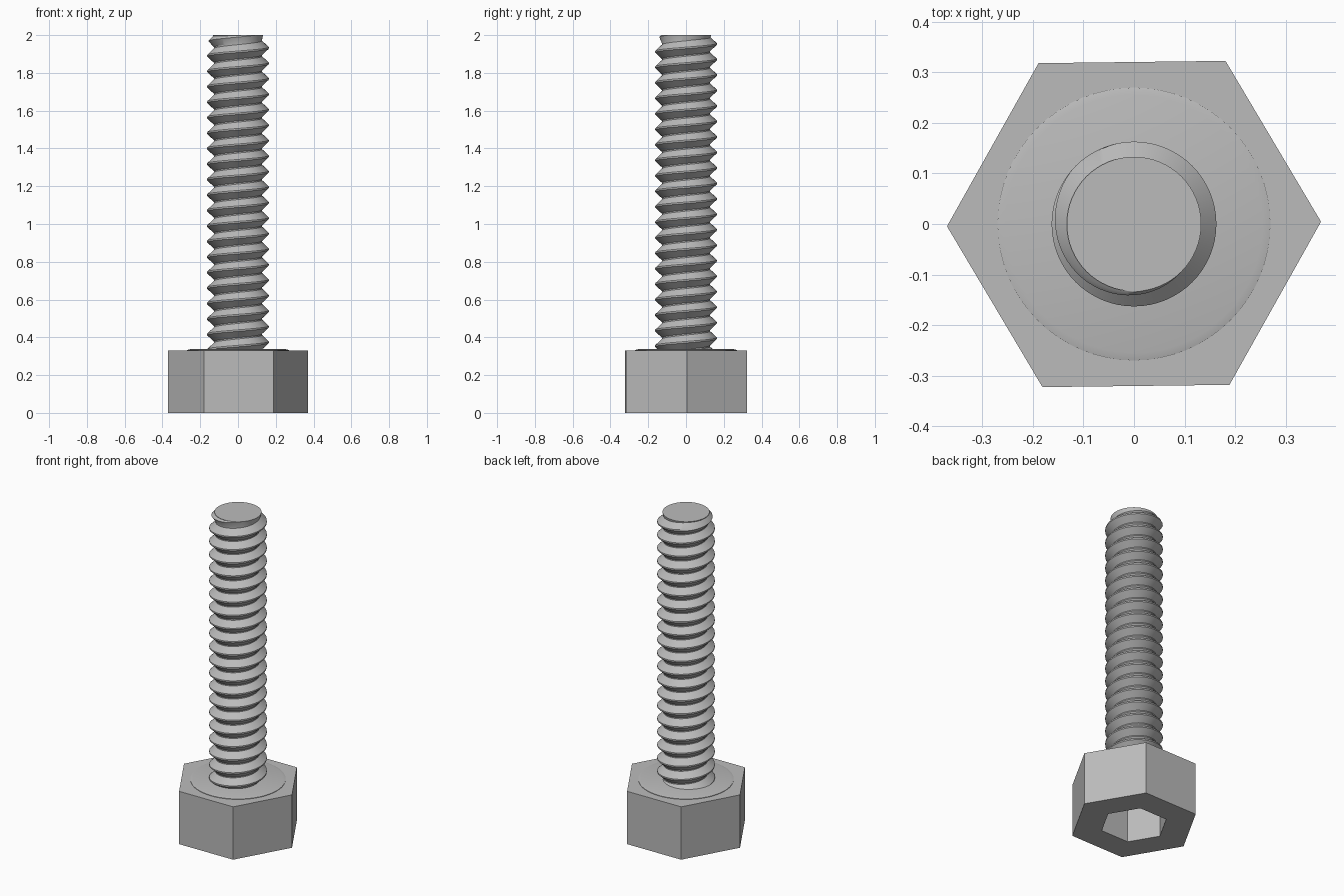
import bpy, bmesh, math

if "Cube" in bpy.data.objects:
    bpy.data.objects.remove(bpy.data.objects["Cube"], do_unlink=True)

HEAD_H, TOP = 0.33, 2.0
ROOT, CREST, PITCH = 0.127, 0.163, 0.082
TILT = math.radians(0.7)

steel = bpy.data.materials.new("grey steel")
steel.use_nodes = True
grey = (0.5, 0.5, 0.5, 1)
steel.diffuse_color = grey
steel.node_tree.nodes["Principled BSDF"].inputs["Base Color"].default_value = grey


def finish(bm, name):
    bmesh.ops.recalc_face_normals(bm, faces=bm.faces)
    mesh = bpy.data.meshes.new(name)
    bm.to_mesh(mesh)
    bm.free()
    mesh.materials.append(steel)
    obj = bpy.data.objects.new(name, mesh)
    bpy.context.collection.objects.link(obj)
    return obj


def ring(bm, radius, z, sides, turn=0.0):
    return [bm.verts.new((radius * math.cos(turn + math.tau * i / sides),
                          radius * math.sin(turn + math.tau * i / sides), z))
            for i in range(sides)]


def loft(bm, rings):
    for a, b in zip(rings, rings[1:]):
        for i in range(len(a)):
            j = (i + 1) % len(a)
            bm.faces.new((a[i], a[j], b[j], b[i]))


# Hexagonal head with a hexagonal socket sunk into its underside
bm = bmesh.new()
rings = [ring(bm, r, z, 6, TILT) for r, z in
         ((0.37, HEAD_H), (0.37, 0), (0.193, 0), (0.193, 0.23))]
loft(bm, rings)
bm.faces.new(rings[0])
bm.faces.new(rings[-1])
finish(bm, "hex_head")

# Thin washer face on top of the head
bm = bmesh.new()
rings = [ring(bm, r, z, 64) for r, z in
         ((0.27, HEAD_H - 0.01), (0.27, HEAD_H + 0.003), (0.255, HEAD_H + 0.007))]
loft(bm, rings)
bm.faces.new(rings[-1])
washer = finish(bm, "washer_face")

# Threaded shank: a helical V profile, clipped flat and chamfered at the tip
PROFILE = ((0, ROOT), (0.08, ROOT), (0.49, CREST), (0.59, CREST))
SEGS = 64
START = HEAD_H - 2 * PITCH
TURNS = math.ceil((TOP - START) / PITCH) + 1


def thread_point(turn, offset, radius, seg):
    z = START + PITCH * (turn + offset + seg / SEGS)
    z = min(max(z, HEAD_H - 0.02), TOP)
    r = min(radius, 0.133 + 0.75 * (TOP - z))
    a = math.tau * seg / SEGS
    return r * math.cos(a), r * math.sin(a), z


bm = bmesh.new()
columns = [[bm.verts.new(thread_point(t, o, r, s))
            for t in range(TURNS) for o, r in PROFILE]
           for s in range(SEGS + 1)]
for a, b in zip(columns, columns[1:]):
    for k in range(len(a) - 1):
        bm.faces.new((a[k], b[k], b[k + 1], a[k + 1]))
bmesh.ops.remove_doubles(bm, verts=bm.verts, dist=0.0002)
bmesh.ops.dissolve_degenerate(bm, edges=bm.edges, dist=0.0002)
shank = finish(bm, "threaded_shank")

# Flat end of the shank
bm = bmesh.new()
rings = [ring(bm, r, z, SEGS) for r, z in ((0.126, TOP - 0.03), (0.133, TOP))]
loft(bm, rings)
bm.faces.new(rings[-1])
tip = finish(bm, "shank_tip")

# Smooth the round parts, keeping sharp edges
for obj in (washer, shank, tip):
    bpy.ops.object.select_all(action="DESELECT")
    obj.select_set(True)
    bpy.context.view_layer.objects.active = obj
    bpy.ops.object.shade_smooth_by_angle(angle=math.radians(30))
